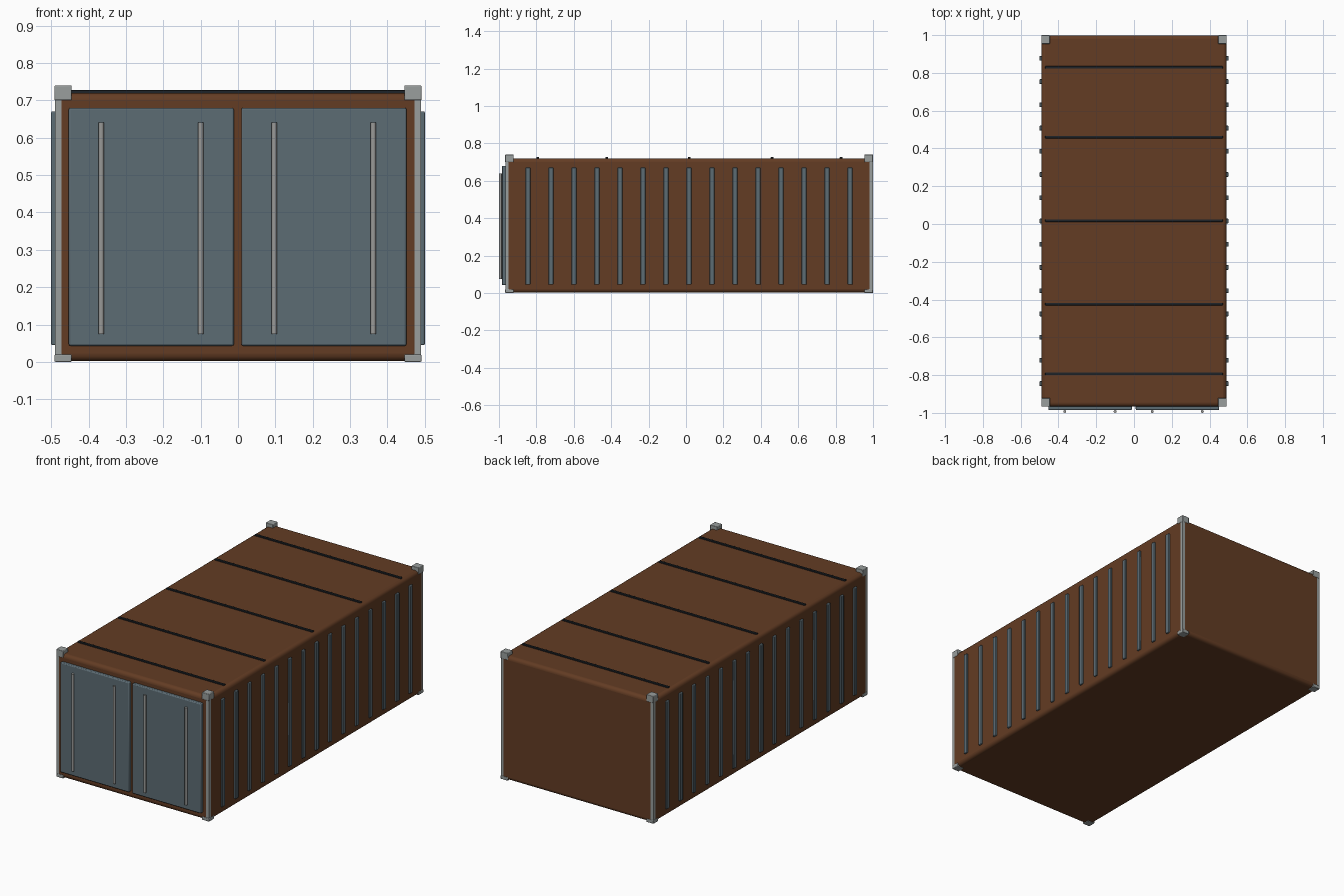
import bpy
import math

if "Cube" in bpy.data.objects:
    bpy.data.objects.remove(bpy.data.objects["Cube"])


def material(name, rgb):
    m = bpy.data.materials.new(name)
    m.diffuse_color = (*rgb, 1)
    m.use_nodes = True
    m.node_tree.nodes["Principled BSDF"].inputs["Base Color"].default_value = m.diffuse_color
    return m


RUST = material("rust_brown", (0.125, 0.045, 0.017))
SLATE = material("slate_blue", (0.108, 0.150, 0.175))
STEEL = material("pale_steel", (0.32, 0.345, 0.34))
ROD = material("rod_grey", (0.32, 0.32, 0.31))
DARK = material("charcoal", (0.013, 0.017, 0.021))


def finish(ob, name, mat, bevel=0, segments=2):
    ob.name = name
    ob.data.materials.append(mat)
    if bevel:
        mod = ob.modifiers.new("bevel", 'BEVEL')
        mod.width = bevel
        mod.segments = segments
    bpy.ops.object.shade_smooth_by_angle(angle=math.radians(35))
    return ob


def box(name, lo, hi, mat, bevel=0, segments=2):
    """Box between two corners, in any order per axis."""
    centre = [(a + b) / 2 for a, b in zip(lo, hi)]
    bpy.ops.mesh.primitive_cube_add(size=1, location=centre)
    ob = bpy.context.object
    ob.scale = [abs(b - a) for a, b in zip(lo, hi)]
    bpy.ops.object.transform_apply(location=False, rotation=False, scale=True)
    return finish(ob, name, mat, bevel, segments)


FRONT, BACK, HALF = -0.966, 0.999, 0.49

# main container shell with rounded edges
box("container_body", (-HALF, FRONT, 0.002), (HALF, BACK, 0.72), RUST, 0.02, 4)

# corner posts and corner castings
for sx in (-1, 1):
    for end, y, inward in (("front", FRONT, 1), ("back", BACK, -1)):
        side = "left" if sx < 0 else "right"
        tag = f"{end}_{side}"
        e = 0.0004
        box("corner_post_" + tag, (sx * (HALF - e), y + inward * e, 0.01),
            (sx * (HALF - 0.045), y + inward * 0.045, 0.72), STEEL)
        for level, z0, z1 in (("lower", 0, 0.02), ("upper", 0.70, 0.74)):
            box(f"corner_casting_{level}_{tag}", (sx * (HALF + 0.001), y - inward * 0.001, z0),
                (sx * (HALF - 0.045), y + inward * 0.045, z1), STEEL, 0.003)

# vertical ribs along both long sides
for i in range(15):
    y = -0.845 + i * 0.123
    for sx in (-1, 1):
        box("side_rib", (sx * 0.48, y - 0.0125, 0.045),
            (sx * 0.5, y + 0.0125, 0.67), SLATE, 0.003)

# roof bars
for y in (-0.793, -0.424, 0.018, 0.46, 0.829):
    box("roof_bar", (-0.47, y - 0.007, 0.71), (0.47, y + 0.007, 0.727), DARK, 0.002)

# double doors on the front end
for name, x0, x1 in (("left_door", -0.453, -0.011), ("right_door", 0.009, 0.451)):
    box(name, (x0, -0.985, 0.043), (x1, -0.955, 0.68), SLATE, 0.005)

# locking rods
for x in (-0.366, -0.1, 0.097, 0.362):
    bpy.ops.mesh.primitive_cylinder_add(vertices=16, radius=0.0075, depth=0.565,
                                        location=(x, -0.9925, 0.3575))
    finish(bpy.context.object, "locking_rod", ROD)
